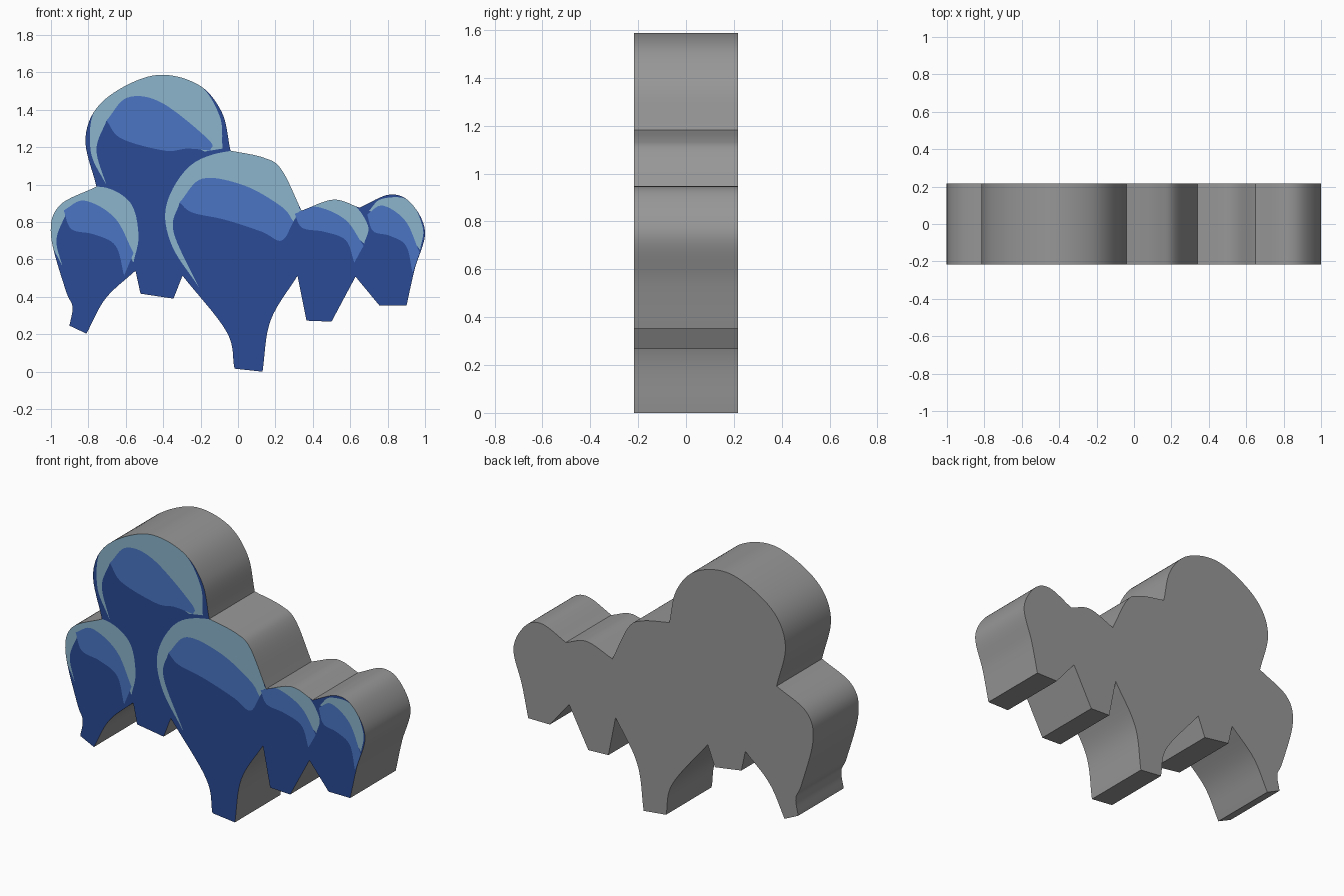
import bpy, bmesh
from mathutils import Vector
from mathutils.geometry import delaunay_2d_cdt

if "Cube" in bpy.data.objects:
    bpy.data.objects.remove(bpy.data.objects["Cube"])

HALF = 0.217                           # half the depth of the block
UNIT, CX, BASE = 187.0, 238.5, 372.0   # sketch units per model unit, sketch origin


def material(name, rgb):
    m = bpy.data.materials.new(name)
    m.diffuse_color = (*rgb, 1)
    m.use_nodes = True
    m.node_tree.nodes["Principled BSDF"].inputs["Base Color"].default_value = m.diffuse_color
    return m


grey = material("grey", (0.31, 0.31, 0.31))
dark = material("dark blue", (0.024, 0.069, 0.305))
mid = material("mid blue", (0.069, 0.178, 0.546))
light = material("light blue", (0.262, 0.456, 0.597))


def smooth_run(pts, steps=8):
    """Catmull-Rom curve through an open run; two points stay a straight line."""
    p = [Vector(((x - CX) / UNIT, (BASE - z) / UNIT)) for x, z in pts]
    if len(p) == 2:
        return p[:1]
    q = [2 * p[0] - p[1]] + p + [2 * p[-1] - p[-2]]
    out = []
    for i in range(1, len(q) - 2):
        a, b, c, d = q[i - 1:i + 3]
        for s in range(steps):
            t = s / steps
            out.append(0.5 * (2 * b + (c - a) * t + (2 * a - 5 * b + 4 * c - d) * t * t
                              + (3 * b - a - 3 * c + d) * t ** 3))
    return out


def loop(*runs):
    """Closed counter-clockwise outline; each run starts at a sharp corner."""
    pts = []
    for i, r in enumerate(runs):
        pts += smooth_run(list(r) + [runs[(i + 1) % len(runs)][0]])
    area = sum(a.x * b.y - b.x * a.y for a, b in zip(pts, pts[1:] + pts[:1]))
    return pts if area > 0 else pts[::-1]


def fitted(box, *runs):
    """The same loop with its unit-square points stretched into a box."""
    l, t, r, b = box
    return loop(*[[(l + u * (r - l), t + v * (b - t)) for u, v in run] for run in runs])


# Outline of the whole cluster: knots along the bottom, then rounded tops
outline = loop(
    [(70, 326)], [(87, 334), (106, 299)], [(136, 271)], [(141, 294)], [(174, 299)],
    [(183, 276), (227, 332)], [(235, 369)], [(263, 372), (271, 321)],
    [(298, 276)], [(307, 321)], [(332, 322)], [(356, 277)], [(380, 306)],
    [(407, 306), (415, 270), (425.5, 232), (411, 203), (390, 195)],
    [(360, 208), (334, 200)],
    [(302, 211), (282, 170), (264, 158)],
    [(231, 151), (222, 112), (197, 84), (153, 76), (104, 101), (86, 138)],
    [(97, 187), (60, 206), (51.5, 236), (66, 290), (73, 307)])

# Light rims of the three large balloons (they run under the mid patches)
lights = [
    loop([(107, 186), (91, 150), (99, 104), (150, 71), (197, 83), (220, 116)],
         [(223, 149)], [(205, 152), (150, 125)], [(107, 121), (97, 150)]),
    loop([(63, 267), (49, 234), (58, 203), (98, 187), (130, 202), (139, 235)],
         [(134, 263), (112, 225)], [(67, 213), (57, 240)]),
    loop([(199, 287), (172, 245), (167, 205), (192, 165), (235, 151), (275, 158), (299, 205)],
         [(294, 222), (245, 200)], [(180, 203), (174, 232)]),
]

# Mid-blue reflections of the two largest balloons
mids = [
    loop([(107, 121), (128, 98), (162, 103), (209, 140)],
         [(211, 151), (188, 149), (165, 151), (122, 139)]),
    loop([(180, 203), (203, 179), (245, 186), (282, 207)],
         [(294, 222), (282, 241), (262, 232), (225, 220), (193, 213)]),
]

# The three small balloons share one reflection, the right-hand two one rim
left_box, inner_box, outer_box = (62, 201, 134, 276), (293, 207, 364, 263), (366, 206, 420, 273)
for box in (left_box, inner_box, outer_box):
    mids.append(fitted(box, [(.03, .13), (.32, 0), (.74, .23)], [(1, .7)],
                       [(.87, 1), (.75, .6), (.45, .45), (.14, .38)]))
for box in (inner_box, outer_box):
    lights.append(fitted(box, [(.06, .08), (.3, -.1), (.8, -.08), (1.06, .33)],
                         [(1.01, .66), (.5, .15)]))


def make_object(name, bm, mats):
    me = bpy.data.meshes.new(name)
    bm.to_mesh(me)
    bm.free()
    for m in mats:
        me.materials.append(m)
    ob = bpy.data.objects.new(name, me)
    bpy.context.collection.objects.link(ob)
    return ob


# Grey block: sides and back
bm = bmesh.new()
front = [bm.verts.new((p.x, -HALF, p.y)) for p in outline]
back = [bm.verts.new((p.x, HALF, p.y)) for p in outline]
for i in range(len(outline)):
    bm.faces.new((front[i - 1], back[i - 1], back[i], front[i])).smooth = True
bm.faces.new(back)
bmesh.ops.recalc_face_normals(bm, faces=bm.faces[:])
bm.faces.ensure_lookup_table()
bm.normal_update()
if bm.faces[-1].normal.y < 0:
    bmesh.ops.reverse_faces(bm, faces=bm.faces[:])
block = make_object("cluster_block", bm, [grey])
block.data.set_sharp_from_angle(angle=0.6)

# Painted front: the outline is cut along every colour patch
shapes = [outline] + lights + mids
points, polys = [], []
for s in shapes:
    polys.append(list(range(len(points), len(points) + len(s))))
    points += s
co, _, tris, _, _, origin = delaunay_2d_cdt(points, [], polys, 1, 1e-5)
bm = bmesh.new()
vs = [bm.verts.new((p.x, -HALF, p.y)) for p in co]
for tri, src in zip(tris, origin):
    if 0 not in src:
        continue
    f = bm.faces.new([vs[i] for i in tri])
    top = max(src)
    f.material_index = 0 if top == 0 else (1 if top > len(lights) else 2)
    f.normal_update()
    if f.normal.y > 0:
        f.normal_flip()
bmesh.ops.delete(bm, geom=[v for v in bm.verts if not v.link_faces], context='VERTS')
make_object("painted_front", bm, [dark, mid, light])
